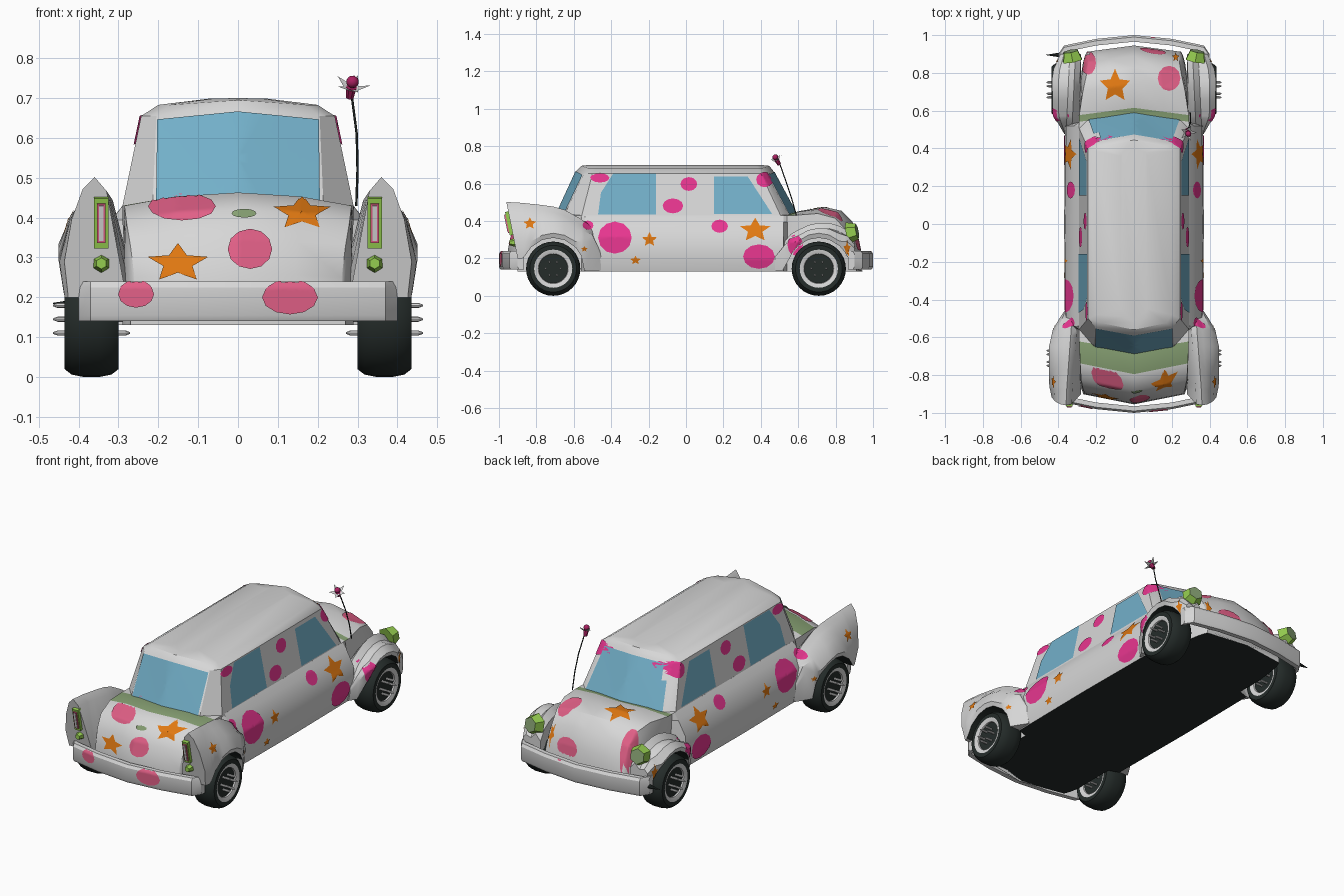
import bpy, bmesh, math
from mathutils import Vector, Matrix
from mathutils.bvhtree import BVHTree

if "Cube" in bpy.data.objects:
    bpy.data.objects.remove(bpy.data.objects["Cube"])

COL = {"white paint": (.68, .68, .68), "hot pink": (.87, .04, .30), "rose": (.75, .115, .24),
       "orange": (.75, .19, .006), "lime": (.30, .61, .08), "sage": (.24, .35, .17),
       "glass blue": (.17, .43, .58), "rubber black": (.018, .025, .023), "dark magenta": (.40, .015, .12)}
MAT = {}
for n, c in COL.items():
    MAT[n] = bpy.data.materials.new(n)
    MAT[n].diffuse_color = (*c, 1)


def finish(name, bm, mats, rule=None, normals=True):
    if normals:
        bmesh.ops.recalc_face_normals(bm, faces=bm.faces)
    bm.normal_update()
    if rule:
        for f in bm.faces:
            f.material_index = rule(f)
    me = bpy.data.meshes.new(name)
    bm.to_mesh(me)
    bm.free()
    for m in mats:
        me.materials.append(MAT[m])
    ob = bpy.data.objects.new(name, me)
    bpy.context.collection.objects.link(ob)
    return ob


def loft(name, rings, mats, rule=None):
    bm = bmesh.new()
    vs = [[bm.verts.new(p) for p in r] for r in rings]
    n = len(rings[0])
    for a, b in zip(vs, vs[1:]):
        for j in range(n):
            bm.faces.new((a[j], a[(j + 1) % n], b[(j + 1) % n], b[j]))
    bm.faces.new(vs[0])
    bm.faces.new(vs[-1])
    return finish(name, bm, mats, rule)


def cone(name, p0, p1, r0, r1, seg, mats, rule=None):
    p0, p1 = Vector(p0), Vector(p1)
    bm = bmesh.new()
    bmesh.ops.create_cone(bm, cap_ends=True, segments=seg, radius1=r0, radius2=r1, depth=(p1 - p0).length,
                          matrix=Matrix.Translation((p0 + p1) / 2) @ (p1 - p0).to_track_quat('Z', 'Y').to_matrix().to_4x4())
    return finish(name, bm, mats, rule)


def interp(t, y):
    for (a, va), (b, vb) in zip(t, t[1:]):
        if y <= b:
            return va + (vb - va) * max(0, (y - a) / (b - a))
    return t[-1][1]


# Lower body: sections along y, bowed at both ends
ST = [(-.895, .06, .27, .27, .26, .20, .20), (-.89, .06, .27, .27, .26, .25, .26),
      (-.865, .06, .28, .28, .27, .33, .345), (-.82, .06, .29, .29, .28, .39, .42),
      (-.735, .06, .29, .29, .285, .43, .463), (-.62, .05, .29, .29, .29, .43, .455),
      (-.56, 0, .29, .29, .29, .43, .45), (-.54, 0, .35, .365, .29, .43, .45),
      (0, 0, .355, .37, .29, .43, .45), (.52, 0, .35, .365, .29, .43, .45),
      (.54, .04, .29, .29, .29, .43, .445), (.575, .04, .29, .29, .29, .43, .455),
      (.70, .04, .29, .29, .27, .44, .475), (.79, .04, .28, .28, .25, .415, .455),
      (.85, .04, .27, .27, .24, .35, .395), (.885, .04, .26, .26, .24, .27, .30), (.905, .04, .25, .25, .23, .19, .20)]
rings = []
for y, bow, wb, wm, wt, zt, zc in ST:
    h = zt - .13
    half = [(wb, .13), (wm, .13 + .22 * h), (wm * .985, .13 + .62 * h), (wm * .35 + wt * .65, .13 + .88 * h),
            (wt, zt), (wt * .55, zt + (zc - zt) * .7)]
    pts = [(0, .13)] + half + [(0, zc)] + [(-x, z) for x, z in reversed(half)]
    s = 1 if y > 0 else -1
    rings.append([(x, y + s * bow * (1 - min(1, abs(x) / .3)), z) for x, z in pts])


def body_rule(f):
    c = f.calc_center_median()
    if f.normal.z < -.8:
        return 2
    if f.normal.z > .7 and c.z > .43:
        e = .3 - abs(c.x)
        if -.735 < c.y + e * .19 < -.60 or .54 < c.y - e * .13 < .575:
            return 1
    return 0


solid = [loft("lower_body", rings, ["white paint", "sage", "rubber black"], body_rule)]

# Cabin: rings stacked in z, with wrapped front and rear screens
rings = []
for z, zc, w, sf, gf, yf, cf, sr, gr, yr, cr in [
        (.42, .42, .292, .51, .25, .555, .60, -.56, .215, -.655, -.70),
        (.655, .67, .243, .40, .205, .43, .465, -.50, .205, -.545, -.585),
        (.683, .695, .20, .385, .17, .41, .445, -.48, .17, -.525, -.56),
        (.699, .70, .07, .36, .06, .38, .40, -.45, .06, -.49, -.52)]:
    rings.append([(w, sf, z), (gf, yf, z), (0, cf, zc), (-gf, yf, z), (-w, sf, z),
                  (-w, sr, z), (-gr, yr, z), (0, cr, zc), (gr, yr, z), (w, sr, z)])
cabin = loft("cabin", rings, ["white paint"])
solid.append(cabin)


# Fenders with wheel arches; the rear ones rise into fins
def fender(name, s, ys, cy, top, out, peak, slant):
    rings = []
    for y in ys:
        d = .165 ** 2 - (y - cy) ** 2
        zb = .145 + math.sqrt(d) if d > 0 else (.135 if abs(y) < .7 else .2)
        zt, xo, xp = interp(top, y), interp(out, y), interp(peak, y)
        zm = min(max(.29, zb + .025), zt - .04)
        zb = min(zb, zm - .01)
        pts = [(.28, zb), (xp - .03, zt - .035), (xp, zt), (xp + .03, zt - .03),
               ((xp + .03) * .4 + xo * .6, (zt + zm) / 2), (xo, zm), (xo - .01, zb)]
        k = slant if y == ys[-1] else 0
        rings.append([(s * x, y + k * (z - .3), z) for x, z in pts])
    solid.append(loft(name, rings, ["white paint", "rubber black"],
                      lambda f: 1 if f.normal.z < -.3 and abs(f.calc_center_median().y - cy) < .17
                      and f.calc_center_median().z < .32 and abs(f.normal.x) < .6 else 0))


arch = [-.255, -.21, -.166, -.15, -.12, -.06, 0, .06, .12, .15, .166]
for s, side in ((1, "right"), (-1, "left")):
    fender(f"rear_fin_{side}", s, [-.71 - a for a in arch] + [-.92], -.71,
           [(-.95, .505), (-.72, .48), (-.65, .46), (-.56, .41), (-.5, .36), (-.455, .25)],
           [(-.95, .43), (-.85, .45), (-.65, .45), (-.56, .43), (-.5, .395), (-.455, .365)],
           [(-.95, .362), (-.455, .325)], -.2)
    fender(f"front_fender_{side}", s, [.71 + a * .92 for a in arch] + [.90], .71,
           [(.47, .22), (.51, .27), (.56, .33), (.64, .375), (.73, .395), (.80, .385), (.87, .345), (.91, .28)],
           [(.47, .365), (.58, .43), (.80, .435), (.91, .385)], [(.47, .33), (.9, .31)], 0)

# Bumpers
for s, name in ((1, "front_bumper"), (-1, "rear_bumper")):
    rings = []
    for x, y in [(-.40, .90), (-.37, .945), (-.2, .98), (0, 1), (.2, .98), (.37, .945), (.40, .90)]:
        rings.append([(x, s * (y - o), z) for o, z in
                      [(.035, .14), (.008, .14), (0, .155), (0, .225), (.01, .24), (.035, .24)]])
    solid.append(loft(name, rings, ["white paint"]))

# Wheels: lathed tyre with a pale rim and dark hub, plus studs
PROF = [(0, .05), (.078, .052), (.08, .06), (.102, .068), (.125, .068), (.139, .05), (.145, .02)]
PROF += [(r, -x) for r, x in reversed(PROF)]
for s, side in ((1, "right"), (-1, "left")):
    for cy, end in ((.71, "front"), (-.71, "rear")):
        bm = bmesh.new()
        vs = [bm.verts.new((s * .3675 + x, cy, .145 + r)) for r, x in PROF]
        ed = [bm.edges.new(e) for e in zip(vs, vs[1:])]
        bmesh.ops.spin(bm, geom=vs + ed, cent=(s * .3675, cy, .145), axis=(1, 0, 0), angle=math.tau, steps=32)
        bmesh.ops.remove_doubles(bm, verts=bm.verts, dist=1e-4)

        def rim(f, cx=s * .3675, cy=cy):
            c = f.calc_center_median()
            return 1 if .0775 < math.hypot(c.y - cy, c.z - .145) < .1 and abs(c.x - cx) > .05 else 0
        finish(f"wheel_{end}_{side}", bm, ["rubber black", "white paint"], rim)
        for i in range(6):
            y, z = cy + .04 * math.cos(i * math.pi / 3), .145 + .04 * math.sin(i * math.pi / 3)
            for d in (1, -1):
                x = s * .3675
                cone("wheel_stud", (x + d * .045, y, z), (x + d * .085, y, z), .0065, .0065, 8, ["white paint"])
                cone("wheel_stud_tip", (x + d * .085, y, z), (x + d * .097, y, z), .0065, .002, 8, ["white paint"])

    # Hexagonal headlamp and tail lamps
    cone(f"headlamp_{side}", (s * .325, .865, .335), (s * .335, .915, .345), .058, .042, 6,
         ["lime", "sage"], lambda f: 1 if f.normal.y > .9 else 0)
    cone(f"lower_tail_lamp_{side}", (s * .343, -.90, .285), (s * .343, -.945, .285), .027, .014, 6, ["lime"])
    for nm, m, w, h, dy in (("frame", "lime", .036, .128, 0), ("lens", "rose", .022, .10, -.006),
                            ("lens_strip", "white paint", .012, .09, -.009)):
        bm = bmesh.new()
        bmesh.ops.create_cube(bm, size=1, matrix=Matrix.Translation((s * .343, -.942 + dy, .388))
                              @ Matrix.Rotation(.2, 4, 'X') @ Matrix.Diagonal((w, .026, h, 1)))
        finish(f"tail_lamp_{nm}_{side}", bm, [m])

# Spike on the left front bumper end
cone("bumper_spike", (-.37, .895, .185), (-.465, .895, .185), .016, .001, 8, ["rubber black"])

# Aerial with a flower on top
cu = bpy.data.curves.new("aerial", 'CURVE')
cu.dimensions = '3D'
cu.bevel_depth = .003
sp = cu.splines.new('POLY')
path = [(.297, .59, .43), (.300, .565, .52), (.298, .535, .61), (.285, .50, .71)]
sp.points.add(len(path) - 1)
for p, c in zip(sp.points, path):
    p.co = (*c, 1)
cu.materials.append(MAT["rubber black"])
bpy.context.collection.objects.link(bpy.data.objects.new("aerial", cu))
bm = bmesh.new()
M = Matrix.Translation((.285, .485, .727)) @ Matrix.Rotation(.5, 4, 'X') @ Matrix.Rotation(.15, 4, 'Y')
mid = bm.verts.new(M @ Vector((0, 0, -.006)))
rim_v = [bm.verts.new(M @ Vector((r * math.cos(i * math.pi / 5), r * math.sin(i * math.pi / 5), .012 if r > .03 else 0)))
         for i in range(10) for r in ((.046, .02)[i % 2],)]
for i in range(10):
    bm.faces.new((mid, rim_v[i], rim_v[(i + 1) % 10]))
finish("flower_petals", bm, ["white paint"])
cone("flower_centre", M @ Vector((0, 0, -.03)), M @ Vector((0, 0, .0)), .01, .014, 8, ["dark magenta"])
bm = bmesh.new()
bmesh.ops.create_icosphere(bm, subdivisions=2, radius=.016, matrix=M @ Matrix.Translation((0, 0, .016)))
finish("flower_bud", bm, ["dark magenta"])


# Painted shapes and glass: thin patches projected on the surface
def bvh(obs):
    V, F = [], []
    for o in obs:
        k = len(V)
        V += [v.co.copy() for v in o.data.vertices]
        F += [[k + i for i in p.vertices] for p in o.data.polygons]
    return BVHTree.FromPolygons(V, F)


ALL, CAB = bvh(solid), bvh([cabin])
VIEW = {"right": lambda u, v: ((2, u, v), (-1, 0, 0)), "left": lambda u, v: ((-2, u, v), (1, 0, 0)),
        "top": lambda u, v: ((u, v, 2), (0, 0, -1)), "rear": lambda u, v: ((u, -2, v), (0, 1, 0)),
        "front": lambda u, v: ((u, 2, v), (0, -1, 0))}


def patch(name, view, pts, mat, tree=ALL, sub=3, rings=8, off=.004):
    n = len(pts)
    edge = [Vector(pts[i]).lerp(Vector(pts[(i + 1) % n]), k / sub) for i in range(n) for k in range(sub)]
    us, ws = [p[0] for p in pts], [p[1] for p in pts]
    c = Vector(((min(us) + max(us)) / 2, (min(ws) + max(ws)) / 2))
    bm = bmesh.new()

    def hit(p):
        o, d = (Vector(q) for q in VIEW[view](*p))
        h, nrm, _, dist = tree.ray_cast(o, d)
        if h is None:
            return None
        return bm.verts.new(h + (nrm if nrm.dot(d) < 0 else -nrm) * off), dist
    grid = [[hit(c.lerp(e, k / rings)) for e in edge] for k in range(1, rings + 1)]
    m, cen = len(edge), hit(c)
    look = -Vector(VIEW[view](0, 0)[1])
    for k in range(rings):
        for i in range(m):
            j = (i + 1) % m
            q = [cen, grid[0][i], grid[0][j]] if k == 0 else [grid[k - 1][i], grid[k][i], grid[k][j], grid[k - 1][j]]
            if None in q or max(a[1] for a in q) - min(a[1] for a in q) > .045:
                continue
            f = bm.faces.new([a[0] for a in q])
            f.normal_update()
            if f.normal.dot(look) < 0:
                f.normal_flip()
    finish(name, bm, [mat], normals=False)


def dot(u, v, a, b):
    return [(u + a * math.cos(t * math.pi / 6), v + b * math.sin(t * math.pi / 6)) for t in range(12)]


def star(u, v, a, b):
    return [(u + r * a * math.sin(t * math.pi / 5), v + r * b * math.cos(t * math.pi / 5))
            for t in range(10) for r in ((1, .48)[t % 2],)]


for sd in ("right", "left"):
    patch("rear_side_window", sd, [(-.47, .435), (-.455, .55), (-.39, .652), (-.16, .652), (-.16, .435)], "glass blue", CAB)
    patch("front_side_window", sd, [(.15, .437), (.15, .637), (.33, .637), (.40, .53), (.46, .437)], "glass blue", CAB)
    for d in [(-.38, .31, .09, .085), (-.07, .48, .055, .04), (.015, .597, .045, .037), (-.46, .63, .05, .025),
              (.18, .37, .045, .035), (.39, .21, .085, .065), (.42, .62, .045, .04), (.585, .27, .04, .055),
              (-.525, .375, .03, .025)]:
        patch("side_dot", sd, dot(*d), "hot pink")
    for d in [(-.835, .385, .035, .033), (-.195, .30, .042, .04), (-.27, .19, .03, .024), (.37, .35, .085, .065),
              (-.545, .25, .018, .016), (.86, .25, .02, .05)]:
        patch("side_star", sd, star(*d), "orange")
patch("rear_screen", "rear", [(-.205, .432), (0, .432), (.205, .432), (.202, .645), (0, .665), (-.202, .645)], "glass blue", CAB)
patch("windscreen", "front", [(-.24, .432), (0, .432), (.24, .432), (.2, .645), (0, .66), (-.2, .645)], "glass blue", CAB)
for vw, d in [("rear", (-.14, .425, .085, .034)), ("rear", (.03, .32, .055, .05)), ("rear", (-.255, .208, .045, .034)),
              ("rear", (.13, .20, .07, .043)), ("top", (.185, .77, .06, .065)), ("top", (-.24, .85, .04, .06)),
              ("front", (.10, .28, .07, .05))]:
    patch("body_dot", vw, dot(*d), "rose")
for vw, d in [("rear", (.16, .41, .075, .045)), ("rear", (-.15, .285, .08, .05)), ("top", (-.10, .73, .085, .09)),
              ("top", (.22, .88, .02, .025))]:
    patch("body_star", vw, star(*d), "orange")
patch("boot_badge_plate", "rear", dot(.015, .408, .03, .011), "sage", off=.006)

# Smooth shading with sharp edges kept
for o in bpy.data.objects:
    o.select_set(o.type == 'MESH')
bpy.context.view_layer.objects.active = cabin
bpy.ops.object.shade_smooth_by_angle(angle=math.radians(32))

for m in bpy.data.materials:
    if m.users and not m.is_grease_pencil:
        m.use_nodes = True
        m.node_tree.nodes["Principled BSDF"].inputs["Base Color"].default_value = m.diffuse_color
